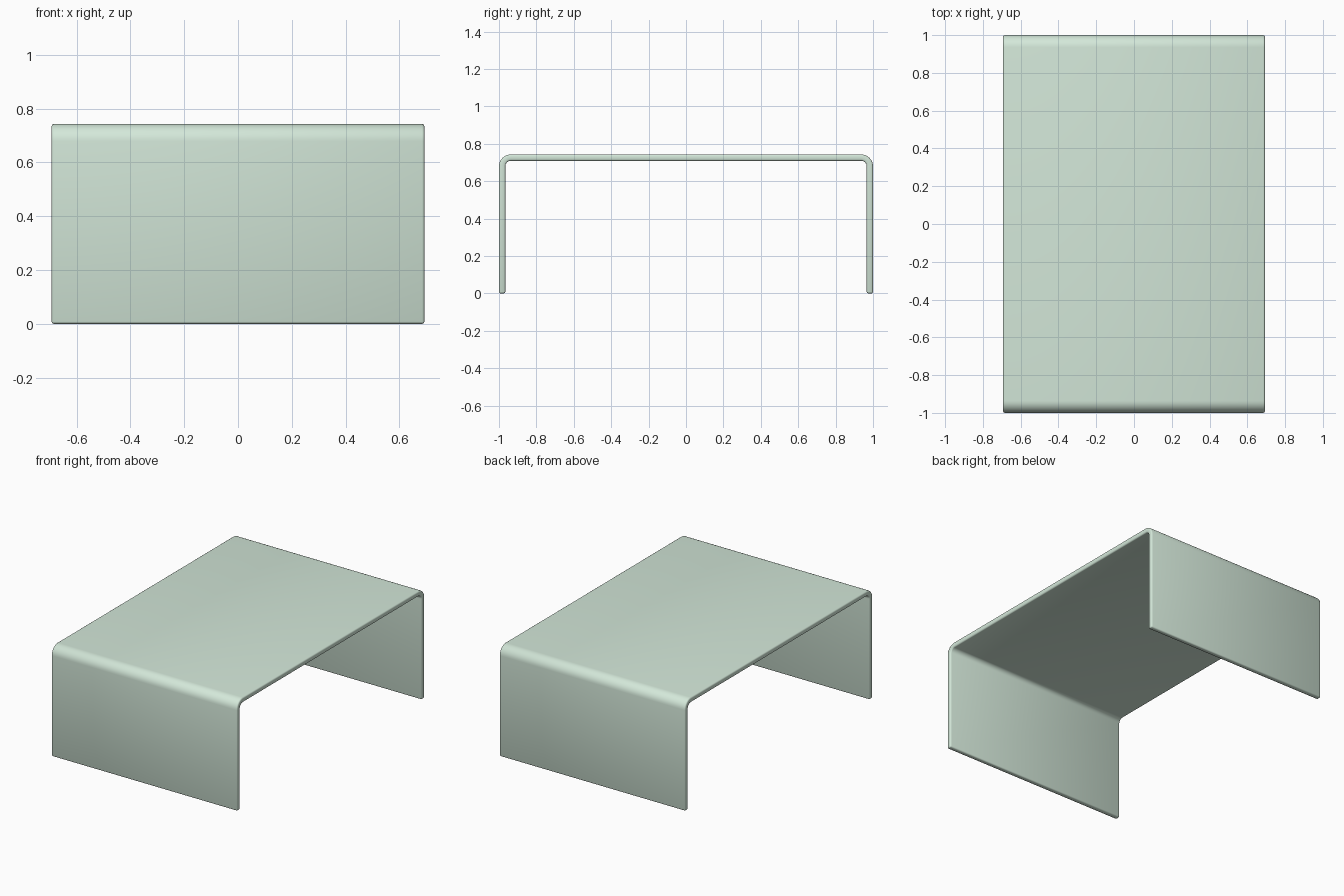
import bpy, bmesh
from math import sin, cos, pi

if "Cube" in bpy.data.objects:
    bpy.data.objects.remove(bpy.data.objects["Cube"])

HALF_W = 0.693     # half width along x
HALF_L = 1.0       # half length along y
HEIGHT = 0.743
THICK = 0.034
R_OUT = 0.064      # outer bend radius
STEPS = 8          # segments per bend


def bent_profile():
    """Paired outer/inner (y, z) points, foot to foot."""
    pairs = [((-HALF_L, 0), (-HALF_L + THICK, 0))]
    r_in = R_OUT - THICK
    cz = HEIGHT - R_OUT
    for cy, start in ((-HALF_L + R_OUT, pi), (HALF_L - R_OUT, pi / 2)):
        for i in range(STEPS + 1):
            a = start - pi / 2 * i / STEPS
            pairs.append(tuple((cy + r * cos(a), cz + r * sin(a)) for r in (R_OUT, r_in)))
    pairs.append(((HALF_L, 0), (HALF_L - THICK, 0)))
    return pairs


# Bent sheet: strip of quads along the profile, extruded across x
bm = bmesh.new()
rows = [[bm.verts.new((-HALF_W, y, z)) for y, z in pair] for pair in bent_profile()]
faces = [bm.faces.new((a[0], b[0], b[1], a[1])) for a, b in zip(rows, rows[1:])]
ext = bmesh.ops.extrude_face_region(bm, geom=faces, use_keep_orig=True)
moved = [g for g in ext["geom"] if isinstance(g, bmesh.types.BMVert)]
bmesh.ops.translate(bm, verts=moved, vec=(2 * HALF_W, 0, 0))
bmesh.ops.recalc_face_normals(bm, faces=bm.faces[:])

# Softly rounded rims
rims = [e for e in bm.edges if len(e.link_faces) == 2 and e.calc_face_angle() > 1.0]
bmesh.ops.bevel(bm, geom=rims, offset=0.008, offset_type='OFFSET',
                segments=2, profile=0.5, affect='EDGES')
bmesh.ops.recalc_face_normals(bm, faces=bm.faces[:])
for f in bm.faces:
    f.smooth = True

mesh = bpy.data.meshes.new("bent_table")
bm.to_mesh(mesh)
bm.free()
table = bpy.data.objects.new("bent_table", mesh)
bpy.context.collection.objects.link(table)

# Pale green glass colour
mat = bpy.data.materials.new("pale_green")
mat.diffuse_color = (0.65, 0.8, 0.69, 1)
mat.use_nodes = True
mat.node_tree.nodes["Principled BSDF"].inputs["Base Color"].default_value = mat.diffuse_color
mesh.materials.append(mat)
